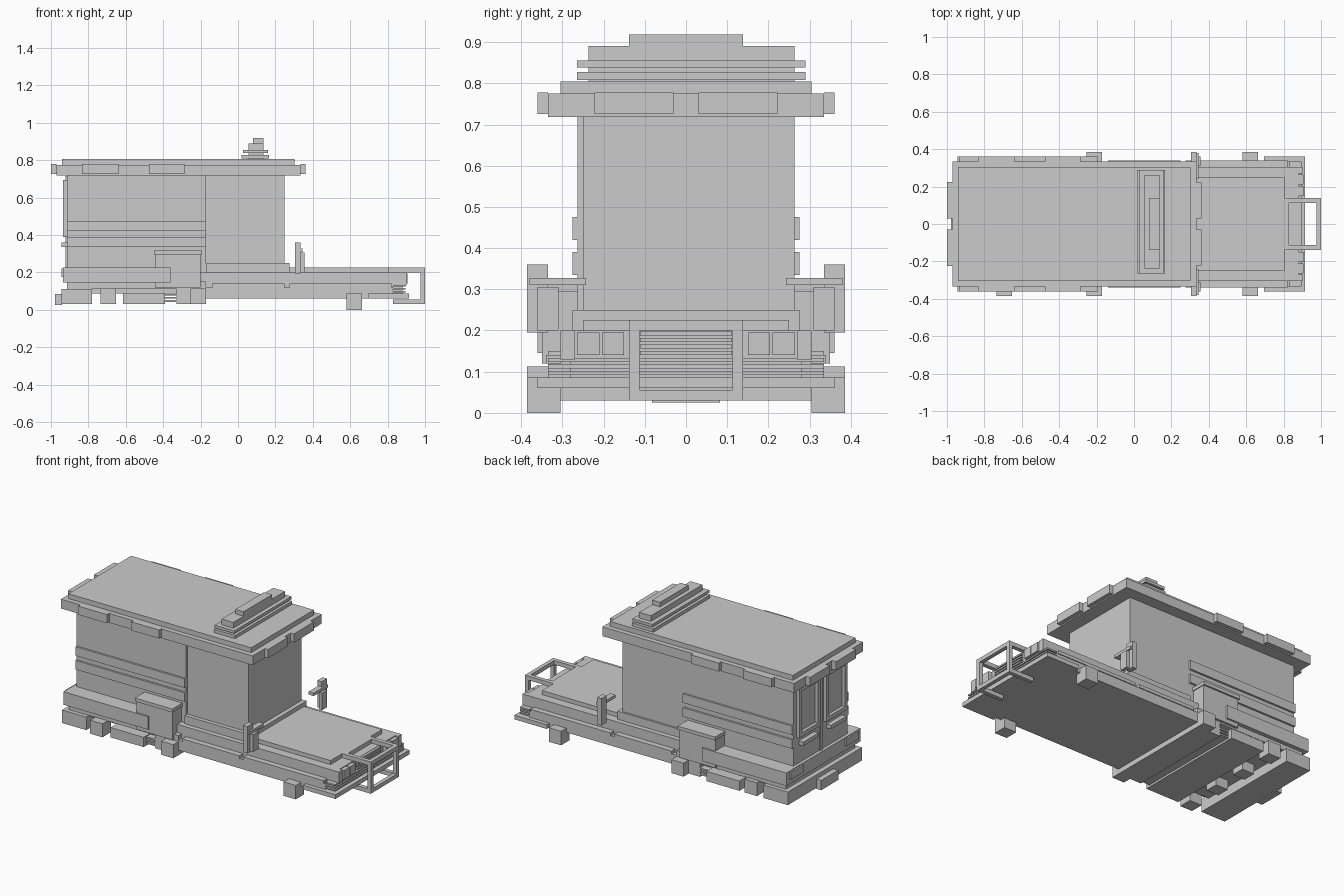
import bpy


def box(name, x0, x1, y0, y1, z0, z1):
    """Axis-aligned block from its limits."""
    v = [(x, y, z) for x in (x0, x1) for y in (y0, y1) for z in (z0, z1)]
    f = [(0, 1, 3, 2), (4, 6, 7, 5), (0, 4, 5, 1), (2, 3, 7, 6), (0, 2, 6, 4), (1, 5, 7, 3)]
    me = bpy.data.meshes.new(name)
    me.from_pydata(v, [], f)
    ob = bpy.data.objects.new(name, me)
    bpy.context.collection.objects.link(ob)
    return ob


def wide(name, x0, x1, y, z0, z1):
    """Block spanning the full width, centred on y = 0."""
    return box(name, x0, x1, -y, y, z0, z1)


def pair(name, x0, x1, y0, y1, z0, z1):
    """Block and its mirrored twin on the other side."""
    box(name + "_left", x0, x1, y0, y1, z0, z1)
    box(name + "_right", x0, x1, -y1, -y0, z0, z1)


# Rear compartment, cab and side bands
wide("rear_body", -0.915, -0.17, 0.263, 0.1, 0.72)
box("cab", -0.17, 0.248, -0.25, 0.263, 0.2, 0.72)
wide("cab_base", -0.17, 0.275, 0.275, 0.2, 0.25)
for i, (z0, z1) in enumerate([(0.335, 0.39), (0.42, 0.475)]):
    wide(f"side_band_{i}", -0.914, -0.17, 0.275, z0, z1)

# Roof with overhanging eave and marker lights
wide("roof_eave", -0.97, 0.335, 0.335, 0.718, 0.775)
wide("roof_top", -0.94, 0.303, 0.305, 0.775, 0.805)
pair("marker_front", 0.335, 0.36, 0.03, 0.222, 0.725, 0.778)
pair("marker_rear", -1.0, -0.97, 0.03, 0.225, 0.725, 0.778)
pair("marker_side_a", -0.835, -0.64, 0.335, 0.36, 0.725, 0.778)
pair("marker_side_b", -0.475, -0.285, 0.335, 0.36, 0.725, 0.778)

# Stepped light bar on the roof
bar = [(0.02, 0.165, 0.277, 0.808, 0.828), (0.055, 0.135, 0.25, 0.805, 0.84),
       (0.026, 0.16, 0.277, 0.838, 0.855), (0.055, 0.135, 0.25, 0.855, 0.89),
       (0.08, 0.135, 0.138, 0.89, 0.918)]
for i, (x0, x1, w, z0, z1) in enumerate(bar):
    c = 0.0 if i == 4 else 0.013
    box(f"light_bar_{i}", x0, x1, c - w, c + w, z0, z1)

# Chassis, sills and bonnet
wide("main_chassis", -0.2, 0.83, 0.335, 0.06, 0.12)
wide("chassis_upper", -0.2, 0.83, 0.305, 0.12, 0.2)
pair("sill_ridge_rear", -0.14, 0.248, 0.3, 0.34, 0.12, 0.14)
pair("sill_ridge_front", 0.276, 0.82, 0.3, 0.34, 0.12, 0.14)
wide("bonnet", 0.27, 0.805, 0.25, 0.2, 0.225)

# Nose, grille, headlights and bumper
wide("nose", 0.83, 0.88, 0.28, 0.06, 0.2)
for i in range(4):
    wide(f"grille_slat_{i}", 0.88, 0.895, 0.112, 0.14 + i * 0.016, 0.15 + i * 0.016)
pair("headlight_outer", 0.88, 0.905, 0.21, 0.265, 0.14, 0.195)
pair("headlight_inner", 0.88, 0.905, 0.15, 0.204, 0.14, 0.195)
pair("headlight_trim", 0.83, 0.9, 0.27, 0.305, 0.13, 0.2)
wide("front_bumper", 0.695, 0.915, 0.36, 0.06, 0.086)
for i in range(3):
    z = 0.092 + i * 0.016
    wide(f"bumper_slat_{i}", 0.83, 0.895, 0.335, z, z + 0.009)

# Push bar
pair("push_bar_top_rail", 0.805, 1.0, 0.113, 0.138, 0.2, 0.225)
pair("push_bar_bottom_rail", 0.83, 1.0, 0.113, 0.138, 0.03, 0.055)
pair("push_bar_post", 0.976, 1.0, 0.113, 0.138, 0.055, 0.2)
for i, (z0, z1) in enumerate([(0.2, 0.225), (0.03, 0.055)]):
    wide(f"push_bar_cross_{i}", 0.976, 1.0, 0.113, z0, z1)
wide("push_bar_back", 0.805, 0.83, 0.113, 0.2, 0.225)

# Rear skirt and underbody blocks
wide("rear_skirt", -0.935, -0.36, 0.36, 0.145, 0.225)
wide("skirt_lower", -0.915, -0.17, 0.335, 0.11, 0.15)
wide("underbody_rear", -0.945, -0.78, 0.36, 0.03, 0.11)
wide("underbody_middle", -0.615, -0.39, 0.36, 0.03, 0.09)
wide("underbody_front", -0.33, -0.17, 0.335, 0.03, 0.11)
wide("underbody_core", -0.78, -0.33, 0.3, 0.088, 0.115)
for i in range(3):
    z = 0.042 + i * 0.017
    wide(f"underbody_slat_{i}", -0.39, -0.33, 0.335, z, z + 0.009)

# Side lockers with caps
pair("side_locker", -0.445, -0.2, 0.263, 0.35, 0.12, 0.3)
pair("locker_cap", -0.45, -0.195, 0.263, 0.36, 0.295, 0.316)

# Block wheels: front, middle and a row of four at the rear
pair("front_wheel", 0.58, 0.663, 0.305, 0.386, 0.0, 0.086)
pair("middle_wheel", -0.253, -0.17, 0.305, 0.386, 0.03, 0.113)
for i in range(4):
    y = -0.386 + i * 0.222
    box(f"rear_wheel_{i}", -0.735, -0.652, y, y + 0.081, 0.03, 0.113)

# Mirrors beside the cab
pair("mirror_plate", 0.305, 0.335, 0.335, 0.386, 0.195, 0.36)
pair("mirror_arm", 0.31, 0.345, 0.243, 0.38, 0.31, 0.328)
pair("mirror_inner", 0.335, 0.355, 0.31, 0.36, 0.2, 0.305)

# Rear doors: window frames, handles, centre post, lamps and plate
pair("rear_frame_outer", -0.935, -0.914, 0.21, 0.235, 0.39, 0.695)
pair("rear_frame_inner", -0.935, -0.914, 0.03, 0.055, 0.39, 0.695)
pair("rear_frame_top", -0.935, -0.914, 0.055, 0.21, 0.67, 0.695)
pair("rear_frame_bottom", -0.935, -0.914, 0.055, 0.21, 0.39, 0.415)
pair("rear_handle", -0.945, -0.914, 0.06, 0.21, 0.336, 0.36)
wide("rear_post", -0.922, -0.914, 0.012, 0.225, 0.715)
pair("tail_lamp", -0.945, -0.92, 0.21, 0.33, 0.175, 0.22)
wide("rear_plate", -0.978, -0.94, 0.083, 0.025, 0.085)
